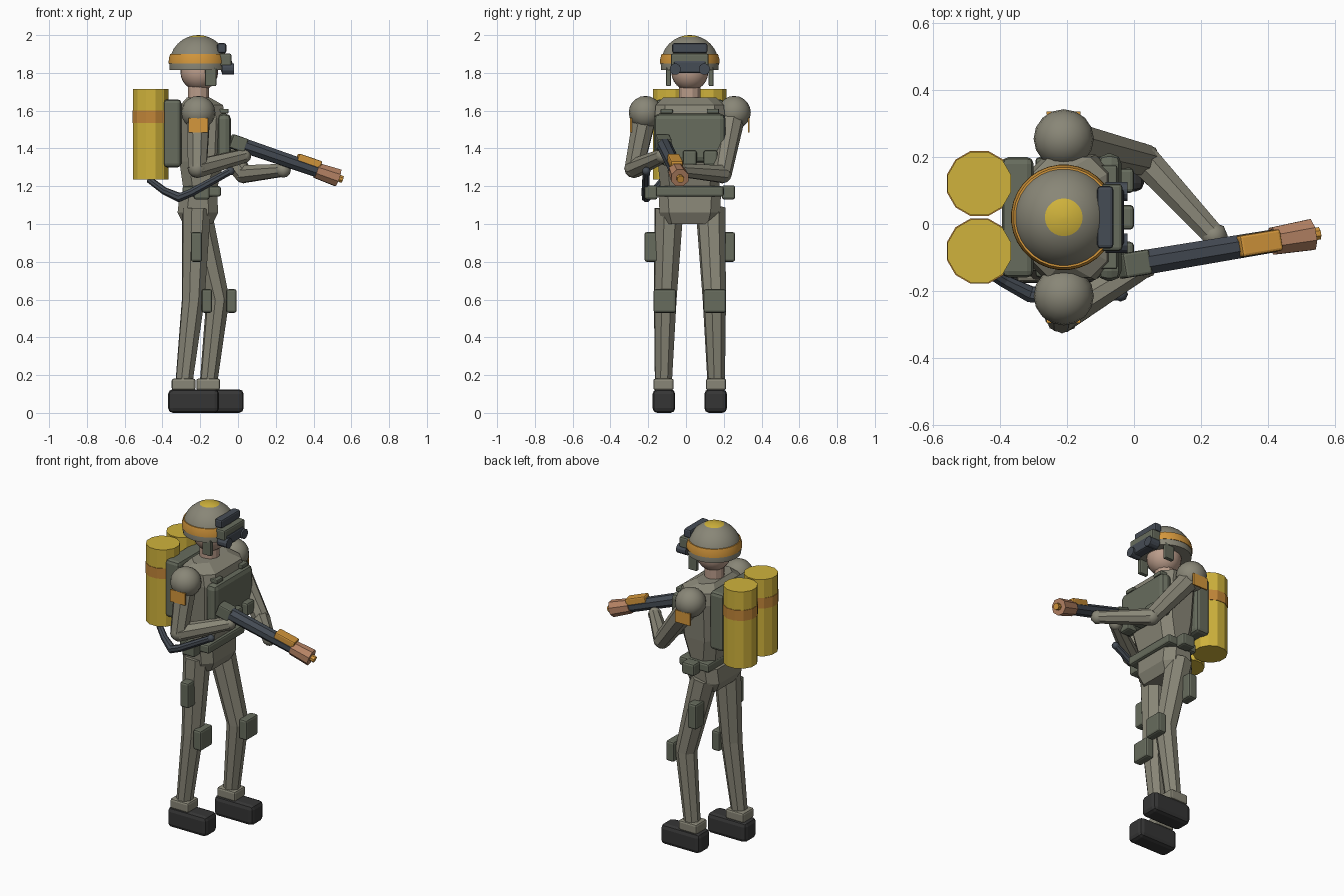
import bpy, bmesh, math
from mathutils import Vector, Matrix, Quaternion

cube = bpy.data.objects.get("Cube")
if cube:
    bpy.data.objects.remove(cube, do_unlink=True)

CY = 0.02    # symmetry plane of the body
BX = -0.21   # body axis


def material(name, *rgb):
    m = bpy.data.materials.new(name)
    m.use_nodes = True
    m.diffuse_color = (*rgb, 1)
    m.node_tree.nodes["Principled BSDF"].inputs["Base Color"].default_value = (*rgb, 1)
    return m


CLOTH = material("uniform grey olive", .25, .24, .185)
PAD = material("armour green", .135, .15, .11)
DARK = material("gunmetal", .06, .072, .09)
BOOT = material("boot black", .036, .036, .036)
YELLOW = material("tank yellow", .63, .45, .045)
ORANGE = material("marking orange", .66, .31, .045)
RUST = material("band rust orange", .54, .24, .04)
SKIN = material("skin", .5, .34, .26)
COPPER = material("copper", .47, .23, .13)


def finish(name, bm, mats, smooth=None):
    bmesh.ops.recalc_face_normals(bm, faces=bm.faces)
    me = bpy.data.meshes.new(name)
    bm.to_mesh(me)
    bm.free()
    ob = bpy.data.objects.new(name, me)
    bpy.context.collection.objects.link(ob)
    for m in mats if isinstance(mats, list) else [mats]:
        me.materials.append(m)
    if smooth:
        bpy.ops.object.select_all(action='DESELECT')
        ob.select_set(True)
        bpy.context.view_layer.objects.active = ob
        bpy.ops.object.shade_smooth_by_angle(angle=math.radians(smooth))
    return ob


def bridge(bm, rings):
    n = len(rings[0])
    for a, b in zip(rings, rings[1:]):
        for i in range(n):
            j = (i + 1) % n
            bm.faces.new((a[i], a[j], b[j], b[i]))
    bm.faces.new(rings[0][::-1])
    bm.faces.new(rings[-1])


def sweep(name, mat, pts, radii, sides=8, smooth=None):
    """Capped tube along a path with one radius per point."""
    pts = [Vector(p) for p in pts]
    last = len(pts) - 1
    bm, rings, frame, old = bmesh.new(), [], None, None
    for i, p in enumerate(pts):
        t = (pts[min(i + 1, last)] - pts[max(i - 1, 0)]).normalized()
        frame = t.to_track_quat('Z', 'Y') if frame is None else old.rotation_difference(t) @ frame
        old = t
        ring = []
        for k in range(sides):
            a = 2 * math.pi * (k + .5) / sides
            ring.append(bm.verts.new(p + frame @ Vector((math.cos(a), math.sin(a), 0)) * radii[i]))
        rings.append(ring)
    bridge(bm, rings)
    return finish(name, bm, mat, smooth)


def box(name, mat, lo, hi, bevel=.012, rot=Quaternion()):
    """Bevelled box between two corners, turned about its centre."""
    lo, hi = Vector(lo), Vector(hi)
    bm = bmesh.new()
    bmesh.ops.create_cube(bm, size=1, matrix=Matrix.LocRotScale((lo + hi) / 2, rot, hi - lo))
    ob = finish(name, bm, mat)
    if bevel:
        mod = ob.modifiers.new("bevel", 'BEVEL')
        mod.width, mod.segments = bevel, 2
    return ob


def loft(name, mat, levels, cut=.05):
    """Stack of chamfered rectangles: z, back x, front x, half width."""
    bm, rings = bmesh.new(), []
    for z, x0, x1, w in levels:
        c = [(x0, w - cut), (x0 + cut, w), (x1 - cut, w), (x1, w - cut)]
        c += [(x, -y) for x, y in reversed(c)]
        rings.append([bm.verts.new((x, CY + y, z)) for x, y in c])
    bridge(bm, rings)
    return finish(name, bm, mat)


def ball(name, mat, center, scale, segs=24, rings=12):
    bm = bmesh.new()
    bmesh.ops.create_uvsphere(bm, u_segments=segs, v_segments=rings, radius=1,
                              matrix=Matrix.LocRotScale(Vector(center), None, Vector(scale)))
    return finish(name, bm, mat, 60)


# Torso, belt and pelvis
loft("torso", CLOTH, [(1.19, -.29, -.11, .155), (1.33, -.31, -.075, .17), (1.56, -.315, -.065, .187),
                      (1.63, -.305, -.08, .18), (1.67, -.27, -.15, .14)])
loft("pelvis", CLOTH, [(1.0, -.29, -.135, .145), (1.06, -.32, -.105, .16), (1.15, -.31, -.11, .165)])
box("belt", PAD, (-.295, CY - .18, 1.145), (-.09, CY + .18, 1.2))
box("chest_plate", PAD, (-.11, CY - .19, 1.325), (-.037, CY + .19, 1.585), .03)
box("backpack", PAD, (-.395, CY - .18, 1.3), (-.3, CY + .18, 1.66), .02)
for i in (-1, 0, 1):
    y = CY + i * .11
    box("belly_pouch", PAD, (-.07, y - .037, 1.31), (0, y + .037, 1.39))

# Head, neck and helmet
sweep("neck", SKIN, [(BX, CY, 1.64), (BX, CY, 1.77)], [.058, .058], 12)
ball("head", SKIN, (-.205, CY, 1.805), (.1, .098, .1))
R, HZ = .155, 1.845
angles = [math.radians(a) for a in (-11, 2, 18, 32, 45, 57, 68.7, 79, 88)]
helmet = sweep("helmet", [CLOTH, YELLOW],
               [(BX, CY, HZ + R * math.sin(a)) for a in angles],
               [R * math.cos(a) for a in angles], 32, 40)
for f in helmet.data.polygons:
    f.material_index = int(f.center.z > 1.989)
sweep("helmet_band", ORANGE, [(BX, CY, 1.85), (BX, CY, 1.875), (BX, CY, 1.9)],
      [.158, .157, .15], 32, 40)

# Goggles on the helmet front
box("visor_housing", DARK, (-.11, CY - .093, 1.904), (-.062, CY + .093, 1.957), .01)
box("goggle_mount", PAD, (-.1, CY - .1, 1.835), (-.035, CY + .1, 1.902), .01)
box("goggle_body", DARK, (-.09, CY - .085, 1.8), (-.03, CY + .085, 1.865), .01)

# Parts found on both sides of the body
for side, s in (("right", -1), ("left", 1)):
    def pair_box(name, mat, x, y, z, bevel=.012):
        ys = sorted((CY + s * y[0], CY + s * y[1]))
        return box(f"{side}_{name}", mat, (x[0], ys[0], z[0]), (x[1], ys[1], z[1]), bevel)

    sweep(side + "_lens", DARK, [(-.085, CY + s * .077, 1.82), (-.02, CY + s * .077, 1.82)],
          [.03, .03], 12)
    pair_box("chin_strap", PAD, (-.175, -.115), (.1, .126), (1.73, 1.83), .006)
    pair_box("chest_clip", PAD, (-.12, -.05), (.09, .155), (1.585, 1.61), .006)
    pair_box("belt_pouch", PAD, (-.235, -.15), (.17, .24), (1.13, 1.205))
    pair_box("thigh_pouch", PAD, (-.25, -.19), (.15, .24), (.8, .957))
    pair_box("shoulder_patch", ORANGE, (-.262, -.16), (.307, .316), (1.485, 1.56), 0)
    ball(side + "_shoulder", CLOTH, (BX, CY + s * .235, 1.59), (.09, .088, .088), 16, 10)

    # Leg in mid stride, left foot ahead
    step = .13 if s > 0 else 0
    knee, ankle = -.237 + step, -.287 + step
    sweep(side + "_leg", CLOTH, [(-.22, CY + s * .11, 1.08), (knee, CY + s * .13, .6),
                                 (ankle, CY + s * .14, .15)], [.08, .063, .047])
    pair_box("knee_pad", PAD, (knee + .045, knee + .1), (.073, .192), (.53, .655))
    pair_box("ankle_cuff", CLOTH, (ankle - .064, ankle + .062), (.085, .193), (.12, .182))
    pair_box("boot", BOOT, (ankle - .083, ankle + .187), (.077, .197), (0, .125), .025)

    # Gas tank
    ty = CY + s * .101
    sweep(side + "_tank", YELLOW, [(-.462, ty, 1.235), (-.462, ty, 1.715)], [.098, .098], 12)
    sweep(side + "_tank_band", RUST, [(-.462, ty, 1.535), (-.462, ty, 1.6)], [.101, .101], 12)

# Arms, bent to hold the weapon
right_elbow, right_hand = (-.215, -.275, 1.295), (.03, -.125, 1.36)
left_elbow, left_hand = (.03, .192, 1.265), (.24, -.035, 1.285)
sweep("right_upper_arm", CLOTH, [(BX, -.215, 1.58), right_elbow], [.066, .052])
sweep("right_forearm", CLOTH, [right_elbow, right_hand], [.052, .038])
sweep("left_upper_arm", CLOTH, [(BX, .25, 1.58), left_elbow], [.066, .05])
sweep("left_forearm", CLOTH, [left_elbow, left_hand], [.05, .036])
for name, p, r in (("right_elbow", right_elbow, .052), ("left_elbow", left_elbow, .05),
                   ("right_hand", right_hand, .04), ("left_hand", left_hand, .04)):
    ball(name, CLOTH, p, (r, r, r), 8, 6)

# Weapon, laid along one slanted axis
start, tip = Vector((-.03, -.125, 1.437)), Vector((.553, -.028, 1.236))
aim = (tip - start).to_track_quat('X', 'Z')


def along(x):
    return start.lerp(tip, (x - start.x) / (tip.x - start.x))


def gun_tube(name, mat, x0, x1, r0, r1):
    sweep(name, mat, [along(x0), along(x1)], [r0, r1])


def gun_box(name, mat, x, lift, size):
    c, h = along(x) + aim @ Vector((0, 0, lift)), Vector(size) / 2
    box(name, mat, c - h, c + h, .008, aim)


gun_box("weapon_stock", PAD, .0, 0, (.085, .075, .075))
gun_tube("weapon_barrel", DARK, .03, .43, .04, .037)
gun_box("weapon_top_block", ORANGE, .365, .032, (.13, .065, .045))
gun_tube("weapon_nozzle", COPPER, .415, .53, .044, .05)
gun_tube("weapon_tip", ORANGE, .52, .553, .02, .02)

# Hose from the tank, round the hip
hose = [(-.47, -.12, 1.235), (-.39, -.17, 1.175), (-.31, -.21, 1.14), (-.25, -.215, 1.165), (-.04, -.21, 1.28)]
sweep("hose", DARK, hose, [.018, .02, .026, .022, .02])
ball("hose_end", DARK, hose[-1], (.022, .022, .022), 8, 6)
